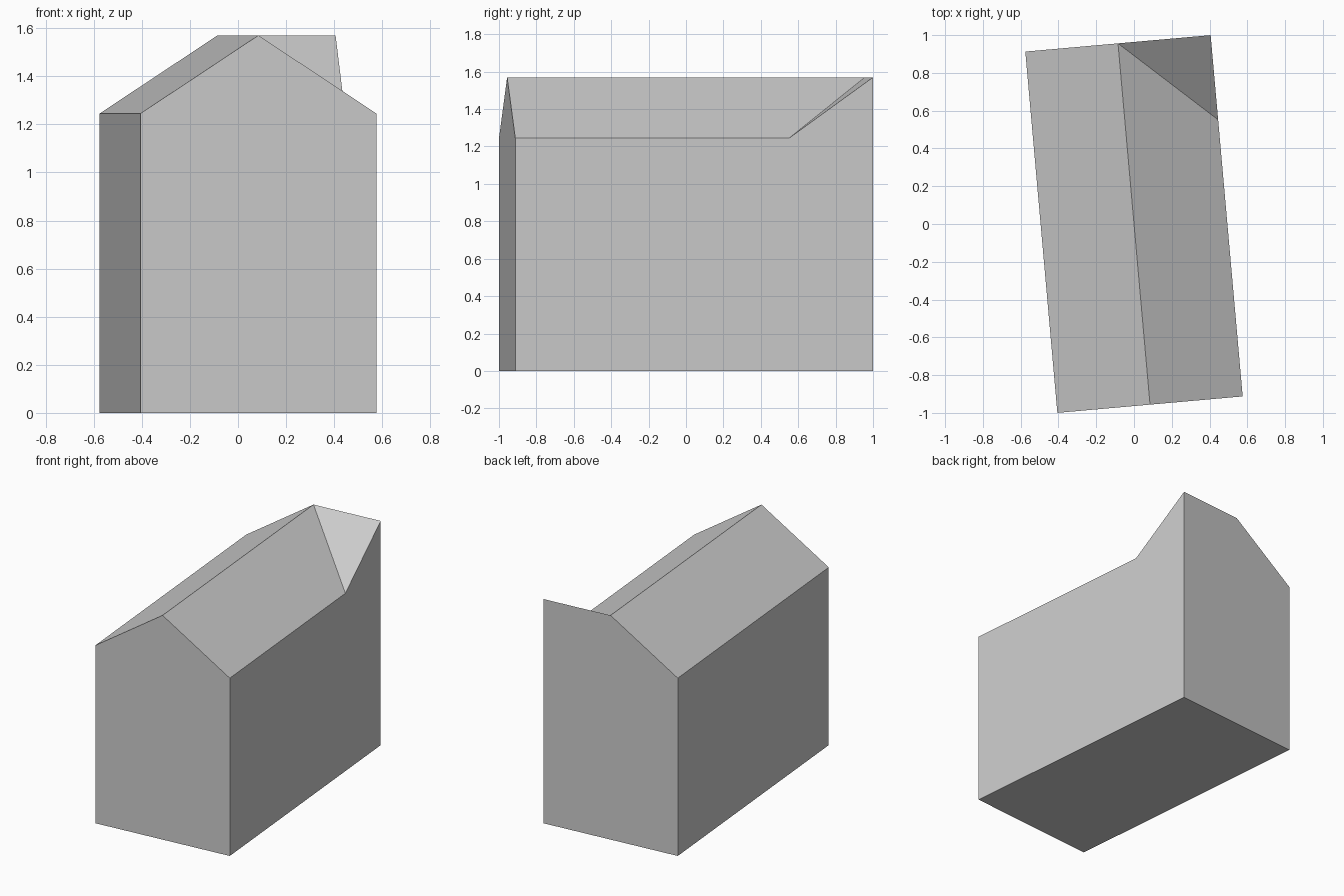
import bpy, bmesh, math
from mathutils import Matrix, Vector

cube = bpy.data.objects.get("Cube")
if cube:
    bpy.data.objects.remove(cube, do_unlink=True)

HALF_W, HALF_L = 0.4925, 0.96
EAVE, RIDGE = 1.245, 1.57
VALLEY_Y = 0.51
TURN = math.radians(5.07)

# Single plain grey
grey = bpy.data.materials.new("plain_grey")
grey.use_nodes = True
colour = (0.6, 0.6, 0.6, 1)
grey.diffuse_color = colour
grey.node_tree.nodes["Principled BSDF"].inputs["Base Color"].default_value = colour

# Gabled body: profile extruded from front to back
bm = bmesh.new()
profile = [(-HALF_W, 0), (HALF_W, 0), (HALF_W, EAVE), (0, RIDGE), (-HALF_W, EAVE)]
front = bm.faces.new([bm.verts.new((x, -HALF_L, z)) for x, z in profile])
grown = bmesh.ops.extrude_face_region(bm, geom=[front], use_keep_orig=True)["geom"]
back = [v for v in grown if isinstance(v, bmesh.types.BMVert)]
bmesh.ops.translate(bm, verts=back, vec=(0, 2 * HALF_L, 0))


def vert_at(x, y, z):
    target = Vector((x, y, z))
    return min(bm.verts, key=lambda v: (v.co - target).length)


# Rear left corner raised to the ridge, creased along a valley
corner = vert_at(HALF_W, HALF_L, EAVE)
eave_start = vert_at(HALF_W, -HALF_L, EAVE)
ridge_end = vert_at(0, HALF_L, RIDGE)
eave = bm.edges.get((corner, eave_start))
valley = bmesh.utils.edge_split(eave, corner, 0.5)[1]
valley.co = (HALF_W, VALLEY_Y, EAVE)
bmesh.ops.connect_verts(bm, verts=[valley, ridge_end])
corner.co.z = RIDGE

bmesh.ops.recalc_face_normals(bm, faces=bm.faces)
bm.transform(Matrix.Rotation(TURN, 4, "Z"))

mesh = bpy.data.meshes.new("gabled_building")
bm.to_mesh(mesh)
bm.free()
mesh.materials.append(grey)
building = bpy.data.objects.new("gabled_building", mesh)
bpy.context.collection.objects.link(building)
